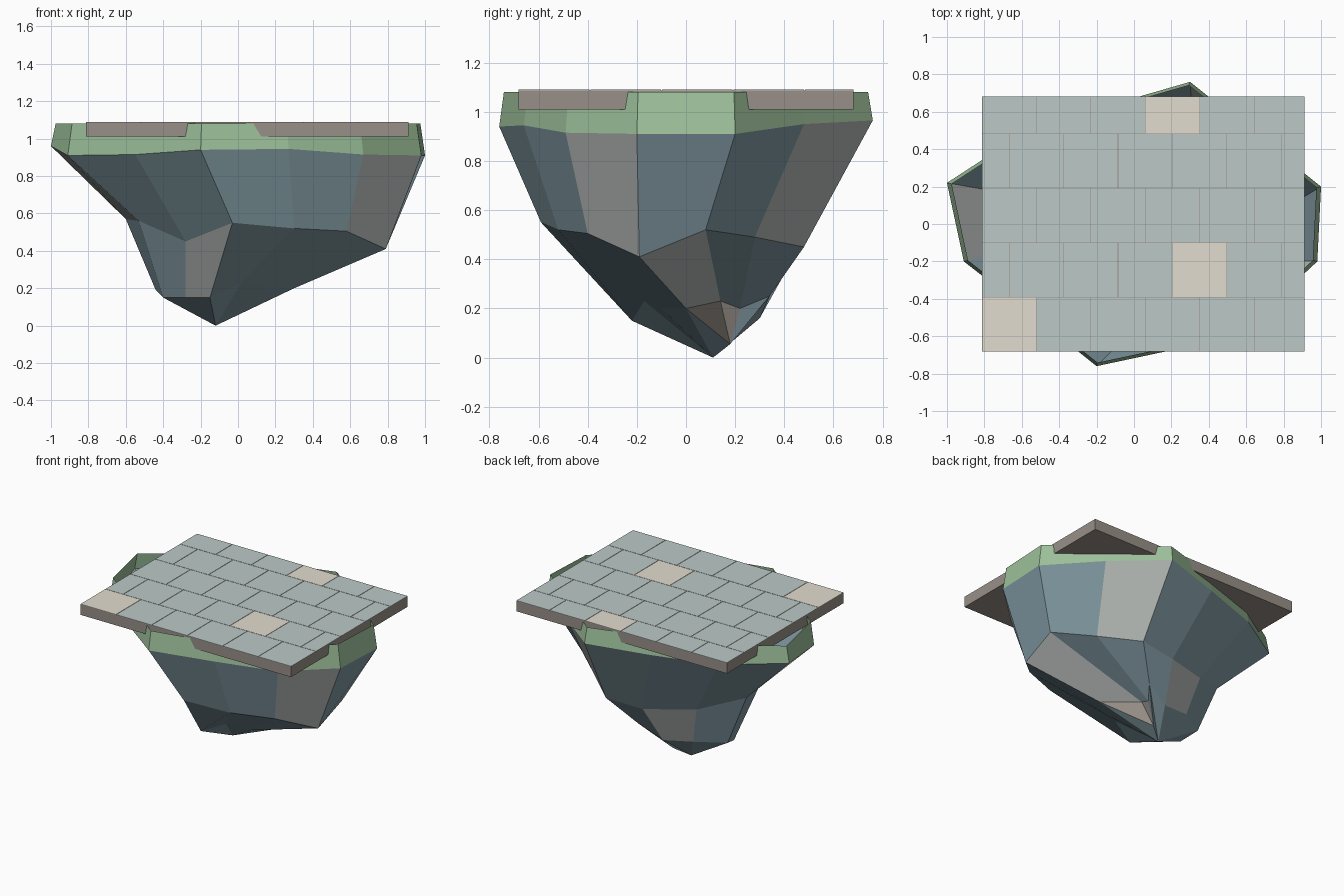
import bpy
import bmesh

cube = bpy.data.objects.get("Cube")
if cube:
    bpy.data.objects.remove(cube, do_unlink=True)


def material(name, srgb):
    """Flat material from a display colour, stored as linear."""
    colour = [((c + 0.055) / 1.055) ** 2.4 for c in srgb] + [1.0]
    mat = bpy.data.materials.new(name)
    mat.use_nodes = True
    mat.diffuse_color = colour
    mat.node_tree.nodes["Principled BSDF"].inputs["Base Color"].default_value = colour
    return mat


def finish(bm, name, mats):
    mesh = bpy.data.meshes.new(name)
    bm.to_mesh(mesh)
    bm.free()
    for mat in mats:
        mesh.materials.append(mat)
    obj = bpy.data.objects.new(name, mesh)
    bpy.context.collection.objects.link(obj)
    return obj


def add_box(bm, low, high, index=0):
    """Axis-aligned box between two corners."""
    verts = bmesh.ops.create_cube(bm, size=1)["verts"]
    for v in verts:
        v.co = [high[k] if v.co[k] > 0 else low[k] for k in range(3)]
    for face in {f for v in verts for f in v.link_faces}:
        face.material_index = index


def bridge(bm, lower, upper):
    """Quads between two rings, facing outwards."""
    n = len(lower)
    return [bm.faces.new((lower[i], lower[(i + 1) % n], upper[(i + 1) % n], upper[i]))
            for i in range(n)]


slate = material("slate_rock", (0.51, 0.605, 0.64))
warm_rock = material("warm_grey_rock", (0.69, 0.71, 0.70))
brown_rock = material("brown_rock", (0.60, 0.57, 0.54))
grass = material("grass_green", (0.62, 0.76, 0.61))
mortar = material("brown_mortar", (0.60, 0.565, 0.535))
stone = material("grey_tile", (0.74, 0.79, 0.78))
sand = material("sand_tile", (0.89, 0.865, 0.81))

# Outlines of the floating rock, counter-clockwise from the +x side
rim = [(.98, -.2, .91), (1, .2, .91), (.65, .48, .95), (.3, .76, .965),
       (-.15, .63, .95), (-.6, .48, .94), (-1, .22, .96), (-.91, -.2, .91),
       (-.55, -.48, .915), (-.2, -.76, .94), (.27, -.66, .945), (.67, -.49, .915)]
waist = [(.79, -.19, .41), (.8, .08, .52), (.56, .28, .49), (.32, .48, .45),
         (.04, .45, .43), (-.31, .32, .47), (-.6, .15, .57), (-.53, -.12, .56),
         (-.28, -.27, .45), (-.03, -.59, .55), (.3, -.52, .52), (.58, -.4, .505)]
foot = [(.3, 0, .2), (.05, .14, .23), (.06, .22, .2), (.15, .34, .25),
        (-.02, .3, .16), (-.24, .26, .19), (-.44, .14, .19), (-.4, .01, .15),
        (-.28, -.1, .15), (-.15, -.22, .15), (.02, -.17, .23), (.18, -.1, .2)]

# Rock body, open at the top
bm = bmesh.new()
rings = [[bm.verts.new(p) for p in ring] for ring in (foot, waist, rim)]
tip = bm.verts.new((-.12, .11, 0))
notch = bm.verts.new((-.02, .18, .055))
feet = rings[0]
for i, vert in enumerate(feet):
    hub = notch if i < 3 else tip
    face = bm.faces.new((hub, feet[(i + 1) % len(feet)], vert))
    face.material_index = 2 if i < 2 else 0
bm.faces.new((tip, notch, feet[0]))
bm.faces.new((tip, feet[3], notch))
lower_band = bridge(bm, rings[0], rings[1])
upper_band = bridge(bm, rings[1], rings[2])
for band, warm in ((lower_band, (0, 4, 8)), (upper_band, (2, 6, 11))):
    for i in warm:
        band[i].material_index = 1
finish(bm, "rock_body", [slate, warm_rock, brown_rock])

# Grass band leaning inwards around the rim
bm = bmesh.new()
bottom = [bm.verts.new(p) for p in rim]
top = [bm.verts.new((x * .975, y * .975, 1.08)) for x, y, z in rim]
bridge(bm, bottom, top)
finish(bm, "grass_band", [grass])

# Paving slab
left, right, front, back = -.813, .912, -.682, .682
bm = bmesh.new()
add_box(bm, (left, front, 1.01), (right, back, 1.086))
finish(bm, "paving_slab", [mortar])

# Floor tiles in running bond, with a few sand coloured ones
pitch, gap = .291, .0015
sand_tiles = {(0, 0), (1, 4), (4, 3)}
bm = bmesh.new()
row, y = 0, front
while y < back - gap:
    y_end = min(y + pitch, back)
    column, x = 0, left
    x_end = left + (pitch if row % 2 == 0 else pitch / 2)
    while x < right - gap:
        x_end = min(x_end, right)
        x_low = x if x == left else x + gap
        x_high = x_end if x_end == right else x_end - gap
        y_low = y if y == front else y + gap
        y_high = y_end if y_end == back else y_end - gap
        add_box(bm, (x_low, y_low, 1.086), (x_high, y_high, 1.09),
                1 if (row, column) in sand_tiles else 0)
        x, x_end, column = x_end, x_end + pitch, column + 1
    y, row = y_end, row + 1
finish(bm, "floor_tiles", [stone, sand])
